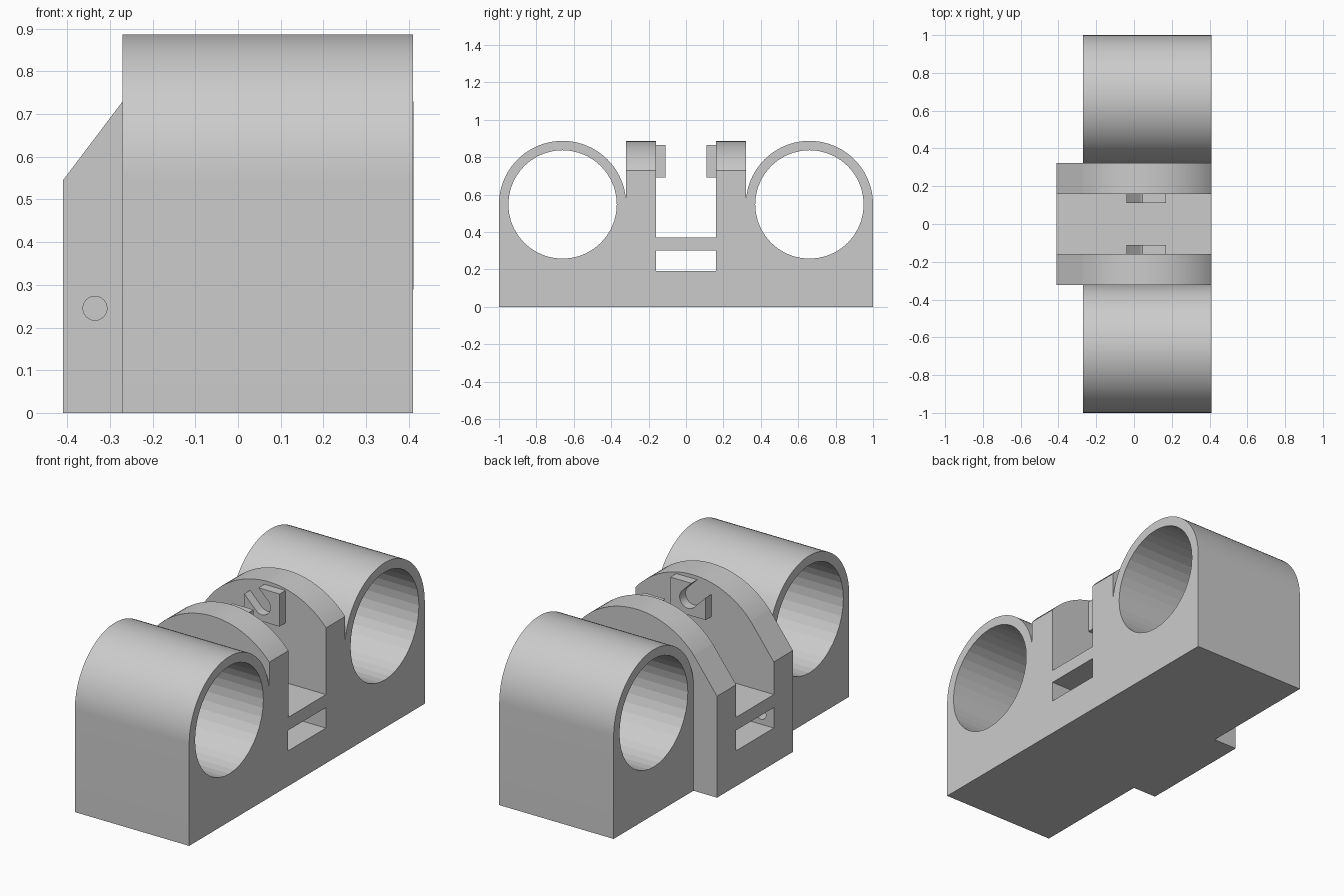
import bpy, bmesh
from math import cos, sin, pi, radians, atan2

if "Cube" in bpy.data.objects:
    bpy.data.objects.remove(bpy.data.objects["Cube"])

X0, X1 = -0.27, 0.41      # length of the tube holders
CHEEK, GAP = 0.322, 0.16  # outer and inner half widths of the centre block


def arc(cx, cz, r, a0, a1, n):
    return [(cx + r * cos(a0 + (a1 - a0) * i / n),
             cz + r * sin(a0 + (a1 - a0) * i / n)) for i in range(n + 1)]


def prism(name, profile, lo, hi, axis):
    """Extrude a 2D profile along x (profile is y,z) or y (profile is x,z)."""
    def place(p, d):
        return (d, p[0], p[1]) if axis == 'x' else (p[0], d, p[1])
    bm = bmesh.new()
    a = [bm.verts.new(place(p, lo)) for p in profile]
    b = [bm.verts.new(place(p, hi)) for p in profile]
    bm.faces.new(a)
    bm.faces.new(b[::-1])
    for i in range(len(a)):
        j = (i + 1) % len(a)
        bm.faces.new((a[i], b[i], b[j], a[j]))
    bmesh.ops.recalc_face_normals(bm, faces=bm.faces[:])
    me = bpy.data.meshes.new(name)
    bm.to_mesh(me)
    bm.free()
    ob = bpy.data.objects.new(name, me)
    bpy.context.collection.objects.link(ob)
    return ob


def activate(ob):
    bpy.ops.object.select_all(action='DESELECT')
    ob.select_set(True)
    bpy.context.view_layer.objects.active = ob


def cut(ob, cutter):
    cutter.hide_render = True
    m = ob.modifiers.new("cut", 'BOOLEAN')
    m.operation, m.solver, m.object = 'DIFFERENCE', 'EXACT', cutter
    activate(ob)
    bpy.ops.object.modifier_apply(modifier=m.name)
    bpy.data.objects.remove(cutter)


def smooth(ob, angle=5):
    activate(ob)
    bpy.ops.object.shade_smooth_by_angle(angle=radians(angle))


def rect(a0, a1, z0, z1):
    return [(a0, z0), (a1, z0), (a1, z1), (a0, z1)]


# Centre block: sloped rear, arched top
cx, cz, r = 0.07, 0.435, 0.45
end = atan2(0.727 - cz, X1 - cx)
block = prism("centre_block",
              [(-0.41, 0), (X1, 0)] + arc(cx, cz, r, end, pi - end, 30) + [(-0.41, 0.545)],
              -CHEEK, CHEEK, 'y')
# Open channel, strap slot and pin hole
cut(block, prism("channel_cutter", rect(-GAP, GAP, 0.37, 1.2), -1, 1, 'x'))
cut(block, prism("slot_cutter", rect(-GAP, GAP, 0.19, 0.30), -1, 1, 'x'))
cut(block, prism("pin_cutter", arc(-0.335, 0.245, 0.028, 0, 2 * pi * 31 / 32, 31), -0.5, 0.2, 'y'))
smooth(block)

for side, label in ((-1, "front"), (1, "back")):
    # Round tube holder with a through bore
    yc, zc = side * 0.66, 0.547
    holder = prism(label + "_tube_holder",
                   [(yc - 0.34, 0), (yc + 0.34, 0)] + arc(yc, zc, 0.34, 0, pi, 48),
                   X0, X1, 'x')
    cut(holder, prism("bore_cutter", arc(yc, zc, 0.29, 0, 2 * pi * 39 / 40, 39), -1, 1, 'x'))
    smooth(holder)

    # Axle clip with a diagonal open notch
    notch = arc(0.065, 0.775, 0.05, pi / 4, -3 * pi / 4, 20)
    clip = prism(label + "_axle_clip",
                 [(-0.04, 0.69), (0.17, 0.69), (0.17, 0.865), (0.045, 0.865)]
                 + notch + [(-0.04, 0.81)],
                 *sorted((side * 0.11, side * (GAP + 0.01))), 'y')
    smooth(clip, 20)
